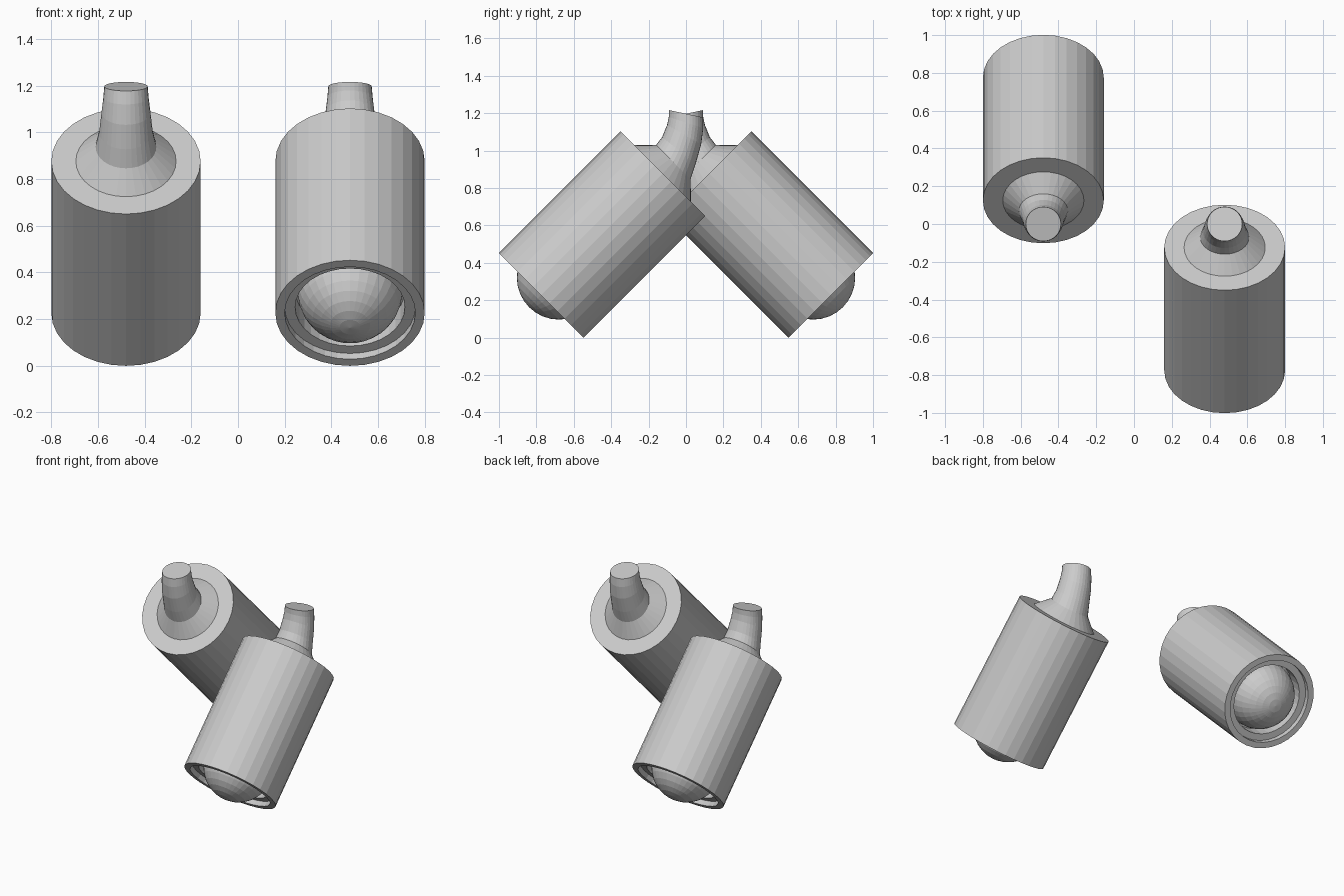
import bpy, bmesh
from math import sin, cos, pi, radians
from mathutils import Matrix, Vector

if "Cube" in bpy.data.objects:
    bpy.data.objects.remove(bpy.data.objects["Cube"])

N = 32
CX = 0.48


def skin(name, rings, cap_start=True, cap_end=True):
    """Build a flat-faced tube through a list of vertex rings."""
    bm = bmesh.new()
    loops = [[bm.verts.new(p) for p in ring] for ring in rings]
    for a, b in zip(loops, loops[1:]):
        for i in range(N):
            j = (i + 1) % N
            bm.faces.new((a[i], a[j], b[j], b[i]))
    if cap_start:
        bm.faces.new(loops[0][::-1])
    if cap_end:
        bm.faces.new(loops[-1])
    bmesh.ops.recalc_face_normals(bm, faces=bm.faces)
    return finish(name, bm)


def finish(name, bm):
    mesh = bpy.data.meshes.new(name)
    bm.to_mesh(mesh)
    bm.free()
    obj = bpy.data.objects.new(name, mesh)
    bpy.context.collection.objects.link(obj)
    return obj


def ring(y, z, tilt, r):
    """Circle at (CX, y, z) whose normal leans from vertical towards +y."""
    m = Matrix.Translation((CX, y, z)) @ Matrix.Rotation(-radians(tilt), 4, 'X')
    return [m @ Vector((r * cos(2 * pi * i / N), r * sin(2 * pi * i / N), 0))
            for i in range(N)]


def on_axis(h, r):
    """Ring on the tilted housing axis, h measured from the open end."""
    k = h * cos(pi / 4)
    return ring(-0.775 + k, 0.226 + k, 45, r)


def build_lamp(prefix, turn):
    # housing: outer can with stepped recess at the open end
    profile = [(0.135, 0.235), (0.035, 0.235), (0.035, 0.28), (0, 0.28),
               (0, 0.32), (0.92, 0.32)]
    housing = skin(prefix + "_housing", [on_axis(h, r) for h, r in profile])

    # bent stem: cone collar flowing into a tapering neck
    path = [(-0.068, 0.938, 45, 0.13), (-0.038, 1.0, 39, 0.115),
            (-0.01, 1.085, 30, 0.105), (0.0, 1.15, 18, 0.097),
            (0.0, 1.197, 12, 0.093)]
    stem = skin(prefix + "_stem",
                [on_axis(0.92, 0.215)] + [ring(*p) for p in path],
                cap_start=False)

    # bulb bulging out of the recess
    bm = bmesh.new()
    k = 0.135 * cos(pi / 4)
    m = Matrix.Translation((CX, -0.775 + k, 0.226 + k)) @ Matrix.Rotation(-pi / 4, 4, 'X')
    bmesh.ops.create_uvsphere(bm, u_segments=N, v_segments=16, radius=0.225, matrix=m)
    bulb = finish(prefix + "_bulb", bm)

    for obj in (housing, stem, bulb):
        obj.data.transform(Matrix.Rotation(turn, 4, 'Z'))


# two identical lamps, half a turn apart
build_lamp("right_lamp", 0)
build_lamp("left_lamp", pi)
